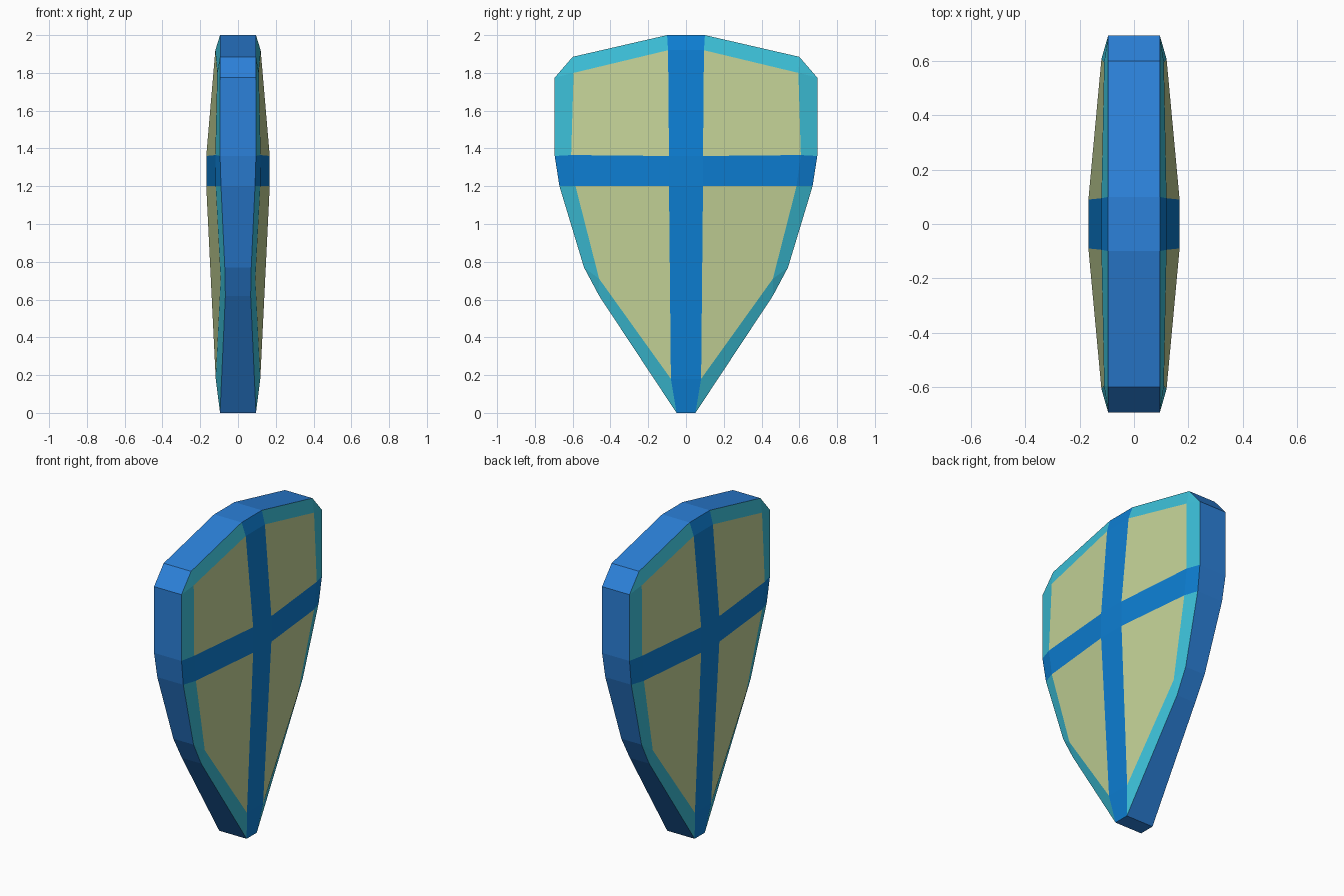
import bpy, bmesh

if "Cube" in bpy.data.objects:
    bpy.data.objects.remove(bpy.data.objects["Cube"])

# One quarter of the shield (+x, +y); each point is (y, z, half thickness)
outer = [(0, 2, .095), (.10, 2, .095), (.60, 1.885, .095), (.695, 1.775, .095),
         (.695, 1.36, .095), (.67, 1.20, .09), (.54, .77, .07), (.46, .62, .067),
         (.05, 0, .095), (0, 0, .095)]
inner = {'i0': (.095, 1.92, .12), 'i1': (.595, 1.80, .11), 'i2': (.608, 1.365, .12),
         'i3': (.585, 1.20, .118), 'i4': (.46, .71, .092), 'i5': (.08, .18, .118),
         'c1': (.09, 1.36, .168), 'c2': (.09, 1.20, .168),
         't1': (0, 1.92, .12), 'm1': (0, 1.36, .168),
         'm2': (0, 1.20, .168), 'b1': (0, .18, .118)}

bm = bmesh.new()
v = {k: bm.verts.new((x, y, z)) for k, (y, z, x) in inner.items()}
for n, (y, z, x) in enumerate(outer):
    v[f'o{n}'] = bm.verts.new((x, y, z))
    v[f's{n}'] = bm.verts.new((0, y, z))


def faces(material, *names):
    for f in names:
        bm.faces.new([v[k] for k in f.split()]).material_index = material


# Edge band around the outline
faces(0, *[f's{n} s{n+1} o{n+1} o{n}' for n in range(9)])
# Bevelled border
faces(1, 'o1 o2 i1 i0', 'o2 o3 i1', 'o3 o4 i2 i1',
      'o5 o6 i4 i3', 'o6 o7 i4', 'o7 o8 i5 i4')
# Cross bars
faces(2, 'o4 o5 i3 i2', 'i2 i3 c2 c1', 'o0 o1 i0 t1', 't1 i0 c1 m1',
      'm1 c1 c2 m2', 'm2 c2 i5 b1', 'b1 i5 o8 o9')
# Pale panels
faces(3, 'i0 i1 i2 c1', 'c2 i3 i4 i5')

# Mirror the quarter to both sides and both faces
for axis in ((-1, 1, 1), (1, -1, 1)):
    dup = bmesh.ops.duplicate(bm, geom=bm.verts[:] + bm.edges[:] + bm.faces[:])['geom']
    bmesh.ops.scale(bm, vec=axis, verts=[g for g in dup if isinstance(g, bmesh.types.BMVert)])
    bmesh.ops.remove_doubles(bm, verts=bm.verts[:], dist=1e-4)
bmesh.ops.recalc_face_normals(bm, faces=bm.faces[:])

mesh = bpy.data.meshes.new('shield')
bm.to_mesh(mesh)
bm.free()
for name, colour in (('edge_blue', (.025, .22, .70, 1)), ('border_teal', (.045, .52, .68, 1)),
                     ('cross_blue', (.004, .21, .65, 1)), ('panel_pale', (.55, .65, .31, 1))):
    mat = bpy.data.materials.new(name)
    mat.diffuse_color = colour
    mat.use_nodes = True
    mat.node_tree.nodes["Principled BSDF"].inputs["Base Color"].default_value = mat.diffuse_color
    mesh.materials.append(mat)
bpy.context.collection.objects.link(bpy.data.objects.new('shield', mesh))
